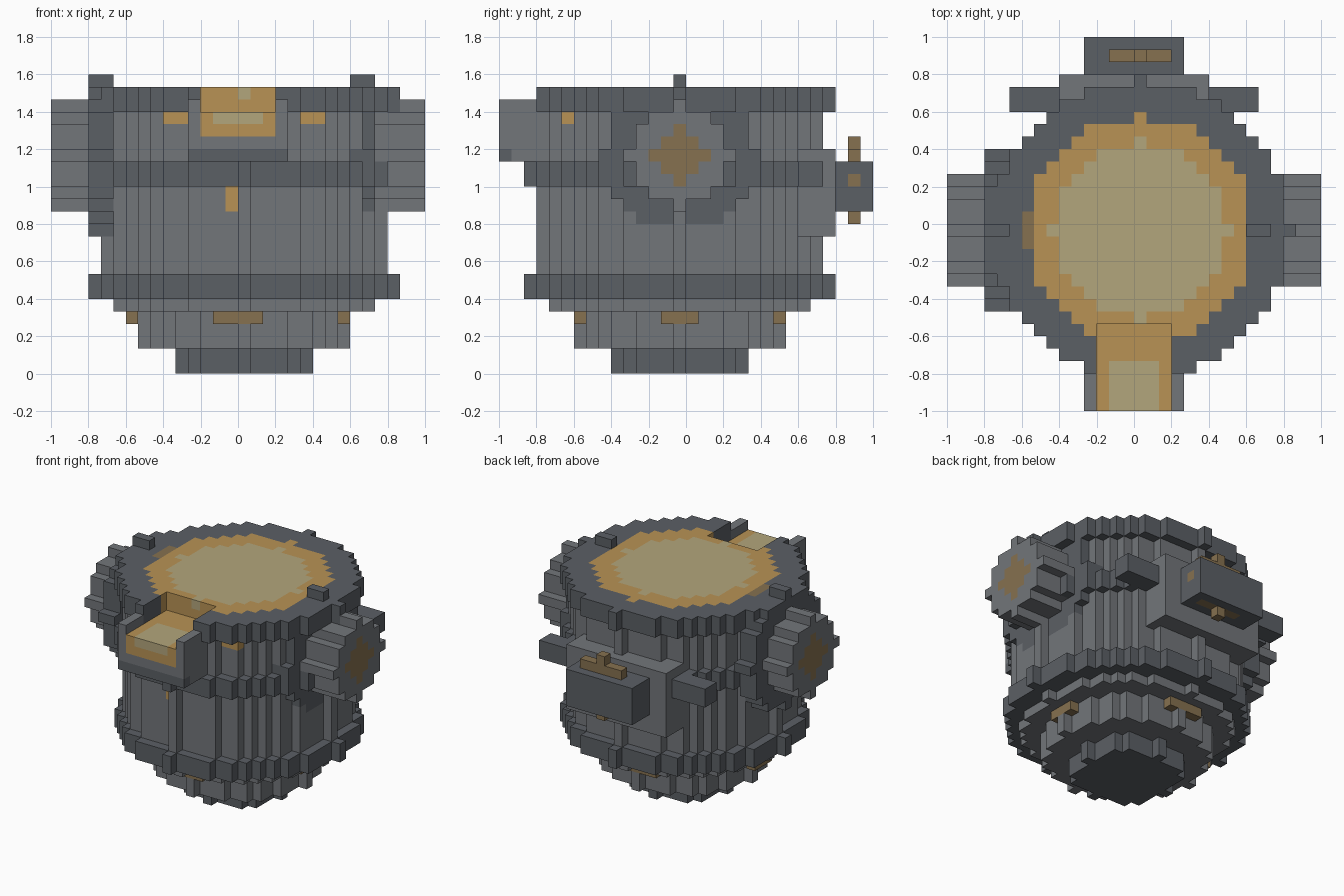
import bpy

if "Cube" in bpy.data.objects:
    bpy.data.objects.remove(bpy.data.objects["Cube"])

V = 1 / 15            # edge of one block
grid = {}             # block (i, j, k) -> part name; later parts replace earlier ones


def put(part, cell):
    if part is None:
        grid.pop(cell, None)
    else:
        grid[cell] = part


def box(part, x, y, z):
    """Fill inclusive block ranges."""
    for i in range(x[0], x[1] + 1):
        for j in range(y[0], y[1] + 1):
            for k in range(z[0], z[1] + 1):
                put(part, (i, j, k))


def disc(part, axis, centre, r, lo, hi):
    """Stepped disc of radius r across an axis, from block lo to hi."""
    for a in range(-r, r + 1):
        for b in range(-r, r + 1):
            if a * a + b * b <= r * r:
                for t in range(lo, hi + 1):
                    c = [centre[0] + a, centre[1] + b]
                    c.insert(axis, t)
                    put(part, tuple(c))


MID = (0, -1)         # vessel axis
HUB = (-1, 17)        # trunnion axis (y, z)

# Rear gearbox, shaft bar and bracket
box("rear_bracket", (-6, 5), (7, 11), (11, 17))
box("rear_bar", (-10, 9), (9, 10), (15, 16))

# Vessel: stacked stepped discs
for part, r, lo, hi in [("vessel_foot", 5, 0, 1), ("vessel_bowl", 8, 2, 4),
                        ("vessel_bowl", 10, 5, 5), ("lower_band", 12, 6, 7),
                        ("vessel_wall", 11, 8, 14), ("middle_band", 12, 15, 16),
                        ("vessel_wall", 11, 17, 20)]:
    disc(part, 2, MID, r, lo, hi)

# Trunnion flanges and pins on both sides
for flange, pin, cap in [((-12, -11), (-15, -13), -15), ((9, 10), (11, 14), 14)]:
    for i in range(flange[0], flange[1] + 1):
        before = dict(grid)
        disc("trunnion_flange", 0, HUB, 6, i, i)
        if i > 0:                     # wall stays in front of the flange
            grid.update(before)
    disc("trunnion_flange", 0, HUB, 6, *flange)
    disc("trunnion_pin", 0, HUB, 4, *pin)
    disc("trunnion_cap", 0, HUB, 2, cap, cap)

# Spout body and lip
box("spout", (-4, 3), (-15, -10), (17, 21))
box("spout_lip", (-4, 3), (-15, -15), (17, 17))

# Rim with the molten pool set flush inside it
flange_tips = {c: p for c, p in grid.items() if c[2] > 22}
disc("rim", 2, MID, 12, 21, 22)
disc("molten_edge", 2, MID, 9, 21, 22)
disc("molten_pool", 2, MID, 7, 22, 22)
box("ember_patch", (-9, -9), (-2, 0), (22, 22))
grid.update(flange_tips)

# Pouring channel cut through the rim
box(None, (-3, 2), (-15, -9), (21, 22))
box("molten_stream", (-3, 2), (-15, -9), (19, 20))
box("stream_core", (-2, 1), (-15, -12), (20, 20))

# Gearbox with handwheel
box("gearbox", (-4, 3), (12, 14), (13, 16))
disc("handwheel", 1, (0, 15), 3, 13, 13)

# Glowing spots, drip and bottom vents
box("glow_spot", (-6, -5), (-10, -10), (20, 20))
box("glow_spot", (5, 6), (-10, -10), (20, 20))
box("drip", (-1, -1), (-11, -11), (13, 14))
box("vent", (-2, 1), (-9, -9), (4, 4))
box("vent", (-2, 1), (7, 7), (4, 4))
box("vent", (-9, -9), (-2, 0), (4, 4))
box("vent", (8, 8), (-2, 0), (4, 4))

# Colours
COLOURS = {"dark": (0.105, 0.115, 0.13, 1), "light": (0.17, 0.18, 0.195, 1),
           "gold": (0.48, 0.29, 0.09, 1), "cream": (0.45, 0.38, 0.2, 1),
           "ember": (0.24, 0.165, 0.08, 1)}
mats = {}
for n, c in COLOURS.items():
    mats[n] = bpy.data.materials.new(n)
    mats[n].diffuse_color = c
LOOK = {"vessel_bowl": "light", "vessel_wall": "light", "rear_bracket": "light",
        "trunnion_pin": "light", "spout": "light", "molten_edge": "gold",
        "molten_stream": "gold", "glow_spot": "gold", "drip": "gold",
        "molten_pool": "cream", "stream_core": "cream", "vent": "ember",
        "trunnion_cap": "ember", "ember_patch": "ember", "handwheel": "ember"}

# Outer block faces become one mesh per part
parts = {}
for cell, part in grid.items():
    verts, faces = parts.setdefault(part, ({}, []))
    for ax in range(3):
        u, w = (ax + 1) % 3, (ax + 2) % 3
        for side in (0, 1):
            near = list(cell)
            near[ax] += 2 * side - 1
            if tuple(near) in grid:
                continue
            face = []
            for du, dw in ((0, 0), (1, 0), (1, 1), (0, 1)):
                p = list(cell)
                p[ax] += side
                p[u] += du
                p[w] += dw
                face.append(verts.setdefault(tuple(p), len(verts)))
            faces.append(face if side else face[::-1])

for part, (verts, faces) in parts.items():
    if not faces:
        continue
    me = bpy.data.meshes.new(part)
    me.from_pydata([[c * V for c in p] for p in verts], [], faces)
    me.materials.append(mats[LOOK.get(part, "dark")])
    # drop corners that no face uses
    me.validate()
    bpy.context.collection.objects.link(bpy.data.objects.new(part, me))

for m in bpy.data.materials:
    if m.users and not m.is_grease_pencil:
        m.use_nodes = True
        m.node_tree.nodes["Principled BSDF"].inputs["Base Color"].default_value = m.diffuse_color
